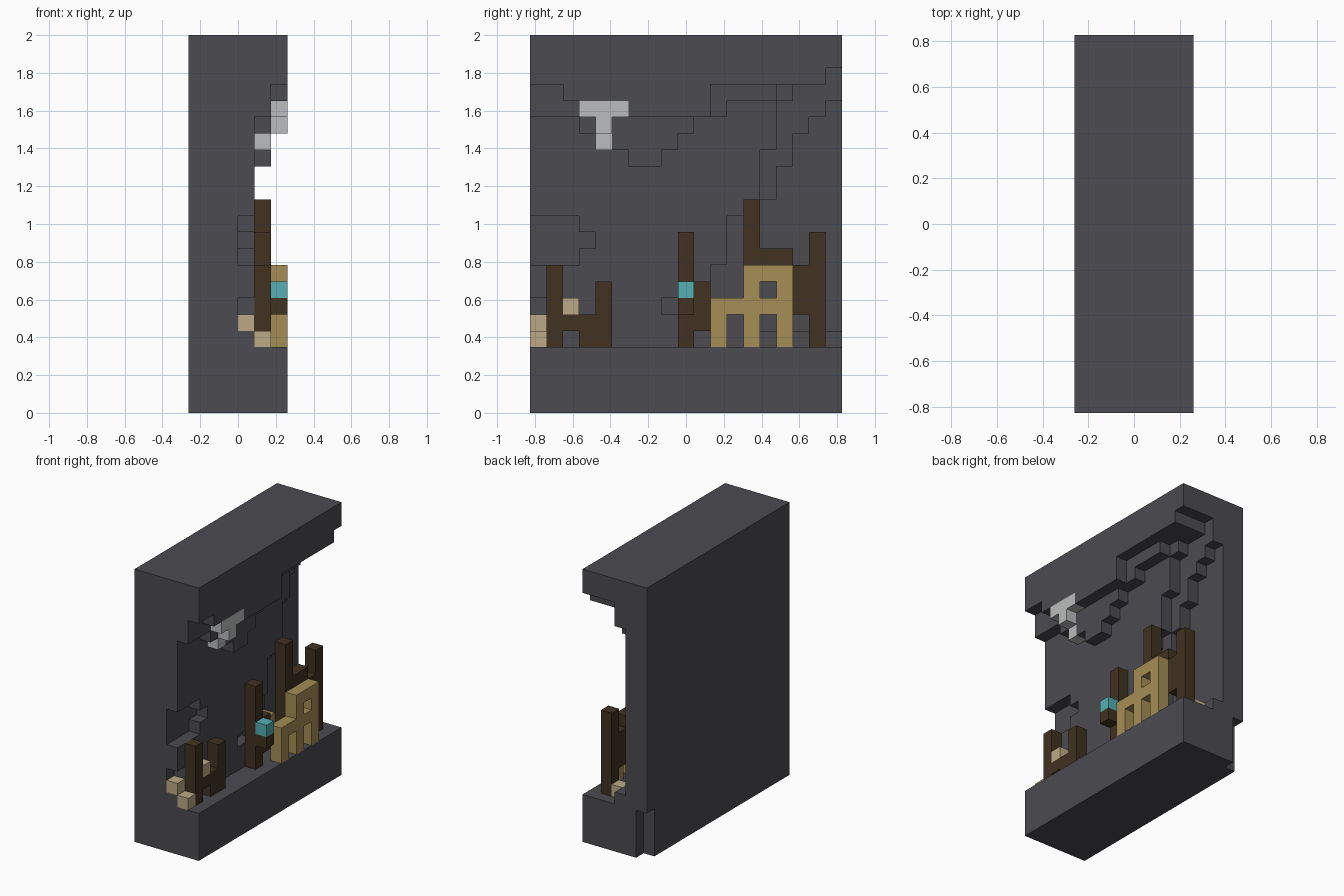
import bpy
import bmesh
from mathutils import Vector

old_cube = bpy.data.objects.get("Cube")
if old_cube:
    bpy.data.objects.remove(old_cube, do_unlink=True)

# Block grid: width (x), length (y) and height (z) in cells
WIDTH, LENGTH, HEIGHT = 6, 19, 23
CELL = 2 / HEIGHT
ORIGIN = Vector((-WIDTH / 2, -LENGTH / 2, 0))


def make_material(name, red, green, blue):
    colour = (red, green, blue, 1)
    material = bpy.data.materials.new(name)
    material.use_nodes = True
    material.diffuse_color = colour
    shader = material.node_tree.nodes["Principled BSDF"]
    shader.inputs["Base Color"].default_value = colour
    shader.inputs["Roughness"].default_value = 0.9
    return material


stone = make_material("dark stone", .072, .070, .080)
bark = make_material("dark wood", .051, .032, .015)
gold = make_material("golden wood", .376, .270, .093)
sand = make_material("pale sand", .503, .402, .242)
cyan = make_material("cyan", .089, .429, .456)
pale = make_material("pale grey", .491, .503, .509)


def box(xs, ys, zs):
    """All cells in a block; each range is a single index or (first, last)."""
    spans = [(r, r) if isinstance(r, int) else r for r in (xs, ys, zs)]
    a, b, c = [range(first, last + 1) for first, last in spans]
    return {(x, y, z) for x in a for y in b for z in c}


def hanging(x, runs):
    """Cells of one layer from a stepped lower edge up to the roof."""
    cells, y = set(), 0
    for count, bottom in runs:
        cells |= box(x, (y, y + count - 1), (bottom, HEIGHT - 1))
        y += count
    return cells


def build(name, cells, material):
    """Skin a set of cells with outer faces only, then join flat areas."""
    bm = bmesh.new()
    corners = {}

    def corner(point):
        key = tuple(point)
        if key not in corners:
            corners[key] = bm.verts.new((Vector(key) + ORIGIN) * CELL)
        return corners[key]

    for cell in sorted(cells):
        for axis in range(3):
            for side in (0, 1):
                step = [0, 0, 0]
                step[axis] = 1 if side else -1
                if tuple(c + s for c, s in zip(cell, step)) in cells:
                    continue
                loop = []
                for u, v in ((0, 0), (1, 0), (1, 1), (0, 1)):
                    point = list(cell)
                    point[axis] += side
                    point[(axis + 1) % 3] += u
                    point[(axis + 2) % 3] += v
                    loop.append(corner(point))
                bm.faces.new(loop if side else loop[::-1])
    bmesh.ops.dissolve_limit(bm, angle_limit=0.01,
                             verts=bm.verts[:], edges=bm.edges[:])
    mesh = bpy.data.meshes.new(name)
    bm.to_mesh(mesh)
    bm.free()
    mesh.materials.append(material)
    obj = bpy.data.objects.new(name, mesh)
    bpy.context.collection.objects.link(obj)
    return obj


# Rock alcove: base slab, back wall and stepped overhang
length = (0, LENGTH - 1)
rock = box((0, 5), length, (0, 3)) | box((0, 1), length, (4, 22))
rock |= hanging(2, [(13, 4), (1, 11), (1, 13), (1, 15), (1, 17), (1, 18), (1, 19)])
rock |= hanging(3, [(9, 4), (1, 7), (1, 8), (1, 9), (1, 12), (1, 13),
                    (1, 16), (1, 19), (2, 20), (1, 21)])
rock |= hanging(4, [(3, 18), (2, 17), (1, 16), (2, 15), (1, 16), (1, 17),
                    (2, 18), (3, 19), (3, 20), (1, 21)])
rock |= hanging(5, [(2, 20), (4, 19), (5, 18), (7, 20), (1, 21)])
rock |= box(2, (11, 18), 4) | box(3, 9, (4, 5))
# Hollows in the wall and the chipped rear corner
rock -= box(3, (0, 2), (9, 11)) | box(3, 3, 10)
rock -= box(3, 0, (5, 6)) | box(3, 8, 6)
rock -= box(0, 18, (0, 3))
build("rock_alcove", rock, stone)

# Bare trees
build("front_tree", box(4, 1, (4, 8)) | box(4, 2, 5) | box(4, 3, (4, 5))
      | box(4, 4, (4, 7)), bark)
build("middle_tree", box(4, 9, (4, 10)) | box(4, 10, (5, 7))
      | box(5, 9, 6), bark)
build("rear_tree", box(4, 13, (4, 12)) | box(4, (14, 15), 9) | box(4, 15, 8)
      | box(4, 16, (6, 8)) | box(4, 17, (4, 10)), bark)

# Open timber frame with legs, a seat rail and a tall back
frame = box(5, (11, 15), 6) | box(5, (13, 15), 8)
for leg, top in ((11, 6), (13, 8), (15, 8)):
    frame |= box(5, leg, (4, top))
build("timber_frame", frame, gold)
build("rear_timber", box(3, 12, 6), gold)

# Lantern block and hanging pale growth
build("cyan_lantern", box(5, 9, 7), cyan)
build("hanging_growth", box(5, (3, 5), 18) | box(5, 4, 17) | box(4, 4, 16), pale)

# Loose sand blocks
for name, cell in (("wall", (3, 0, 5)), ("floor", (4, 0, 4)),
                   ("branch", (4, 2, 6)), ("rear", (3, 17, 4))):
    build(name + "_sand_block", box(*cell), sand)
